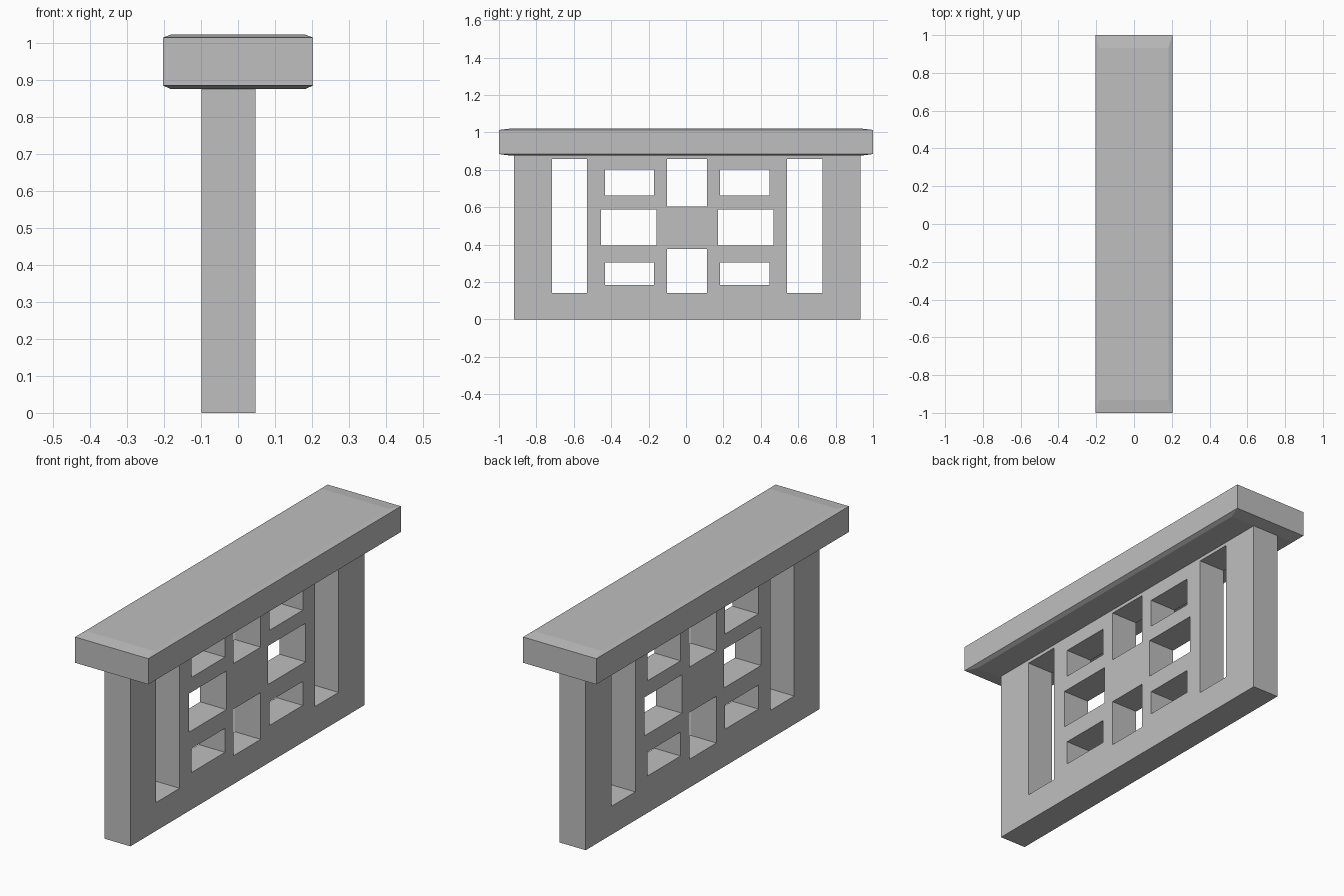
import bpy
import bmesh
from mathutils import Vector

default = bpy.data.objects.get("Cube")
if default:
    bpy.data.objects.remove(default, do_unlink=True)

# Single stone colour
stone = bpy.data.materials.new("stone_grey")
stone.use_nodes = True
GREY = (0.52, 0.52, 0.52, 1)
stone.diffuse_color = GREY
stone.node_tree.nodes["Principled BSDF"].inputs["Base Color"].default_value = GREY


def add_box(bm, low, high):
    """Add an axis-aligned box and return its vertices."""
    low, high = Vector(low), Vector(high)
    verts = bmesh.ops.create_cube(bm, size=1)["verts"]
    for v in verts:
        v.co = (low + high) / 2 + v.co * (high - low)
    return verts


def make_object(name, bm):
    mesh = bpy.data.meshes.new(name)
    bmesh.ops.recalc_face_normals(bm, faces=bm.faces)
    bm.to_mesh(mesh)
    bm.free()
    mesh.materials.append(stone)
    obj = bpy.data.objects.new(name, mesh)
    bpy.context.collection.objects.link(obj)
    return obj


# Wall panel, set slightly off centre under the cap
WALL_X = (-0.098, 0.047)
MID = 0.006
bm = bmesh.new()
add_box(bm, (WALL_X[0], -0.919, 0), (WALL_X[1], 0.934, 0.876))
wall = make_object("pierced_wall", bm)

# Openings: distances from the middle line, then bottom and top
side_openings = [
    (0.535, 0.723, 0.142, 0.858),
    (0.176, 0.440, 0.662, 0.802),
    (0.165, 0.461, 0.395, 0.588),
    (0.176, 0.440, 0.185, 0.305),
]
centre_openings = [(0.604, 0.858), (0.142, 0.376)]

bm = bmesh.new()
for near, far, bottom, top in side_openings:
    for a, b in ((near, far), (-far, -near)):
        add_box(bm, (-0.3, MID + a, bottom), (0.3, MID + b, top))
for bottom, top in centre_openings:
    add_box(bm, (-0.3, MID - 0.107, bottom), (0.3, MID + 0.107, top))
cutter = make_object("opening_cutter", bm)
cutter.hide_render = True

# Cut the openings through the wall and discard the cutter
cut = wall.modifiers.new("openings", "BOOLEAN")
cut.operation = "DIFFERENCE"
cut.solver = "EXACT"
cut.object = cutter
bpy.context.view_layer.objects.active = wall
bpy.ops.object.modifier_apply(modifier=cut.name)
bpy.data.objects.remove(cutter, do_unlink=True)

# Cap slab with shallow sloped margins above and below
bm = bmesh.new()
add_box(bm, (-0.203, -1, 0.884), (0.203, 1, 1.013))
for face in [f for f in bm.faces if abs(f.normal.z) > 0.9]:
    rise = 0.008 if face.normal.z > 0 else -0.009
    raised = bmesh.ops.extrude_discrete_faces(bm, faces=[face])["faces"][0]
    for v in raised.verts:
        v.co.x *= 0.9
        v.co.y *= 0.933
        v.co.z += rise
make_object("cap_slab", bm)
